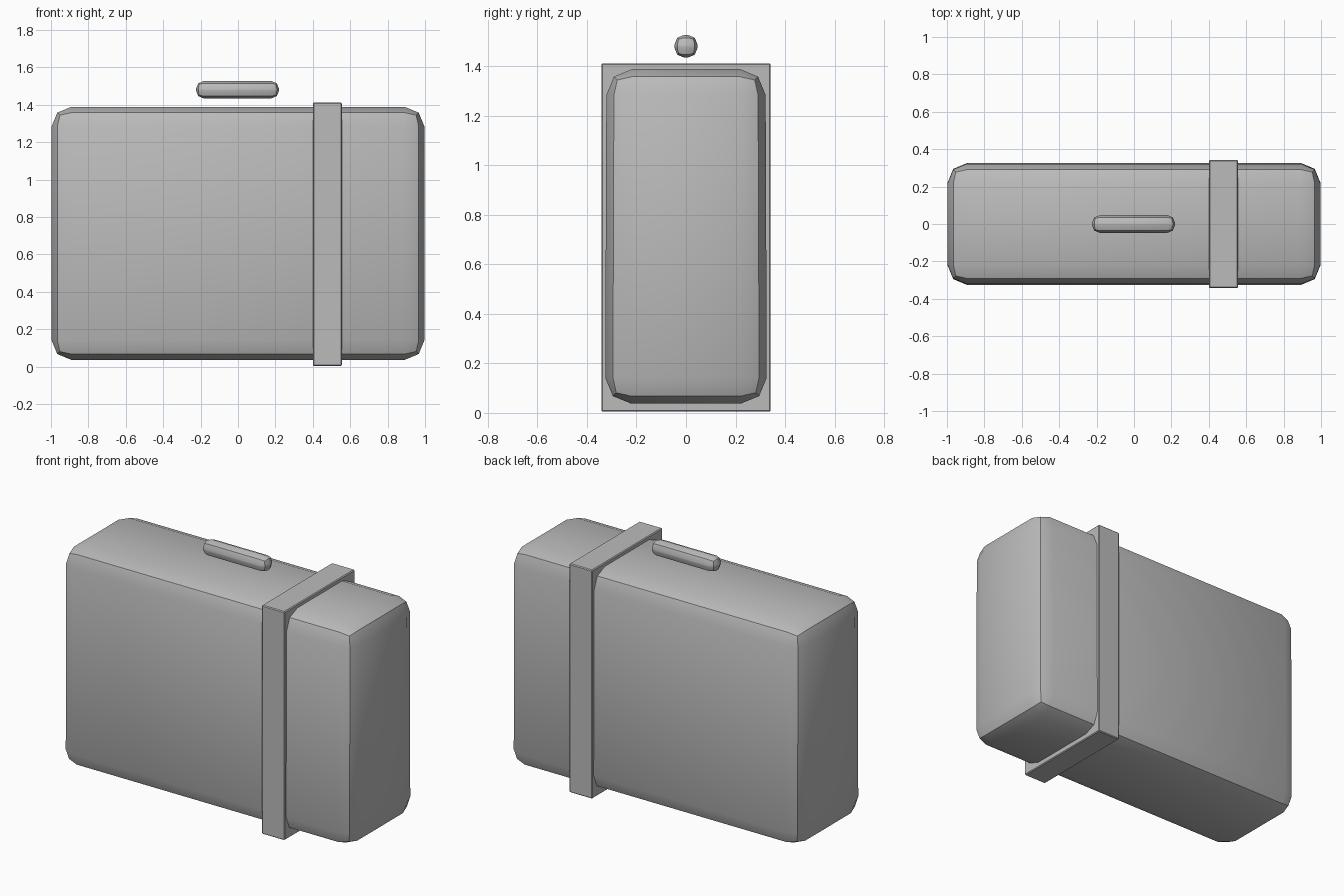
import bpy
import math

if "Cube" in bpy.data.objects:
    bpy.data.objects.remove(bpy.data.objects["Cube"])

grey = bpy.data.materials.new("plain grey")
grey.diffuse_color = (0.5, 0.5, 0.5, 1)
grey.use_nodes = True
grey.node_tree.nodes["Principled BSDF"].inputs["Base Color"].default_value = grey.diffuse_color


def box(name, lo, hi, bevel, segments):
    """Bevelled box between two corners; the middle bevel edge stays crisp."""
    bpy.ops.mesh.primitive_cube_add(size=1)
    ob = bpy.context.object
    ob.name = name
    ob.location = [(a + b) / 2 for a, b in zip(lo, hi)]
    ob.scale = [b - a for a, b in zip(lo, hi)]
    bpy.ops.object.transform_apply(location=True, rotation=False, scale=True)
    mod = ob.modifiers.new("rounding", 'BEVEL')
    mod.width = bevel
    mod.segments = segments
    bpy.ops.object.modifier_apply(modifier=mod.name)
    ob.data.materials.append(grey)
    bpy.ops.object.shade_smooth_by_angle(angle=math.radians(30))
    return ob


# Case body with soft rounded edges, very slightly narrower at the top
body = box("case_body", (-0.997, -0.324, 0.037), (0.997, 0.324, 1.389), 0.105, 2)
for v in body.data.vertices:
    v.co.y *= 1.0 - 0.012 * (v.co.z - 0.7)

# Strap around the case
box("strap", (0.40, -0.342, 0.005), (0.556, 0.342, 1.412), 0.005, 1)

# Handle hovering above the lid
box("handle", (-0.224, -0.047, 1.435), (0.219, 0.047, 1.527), 0.04, 2)
